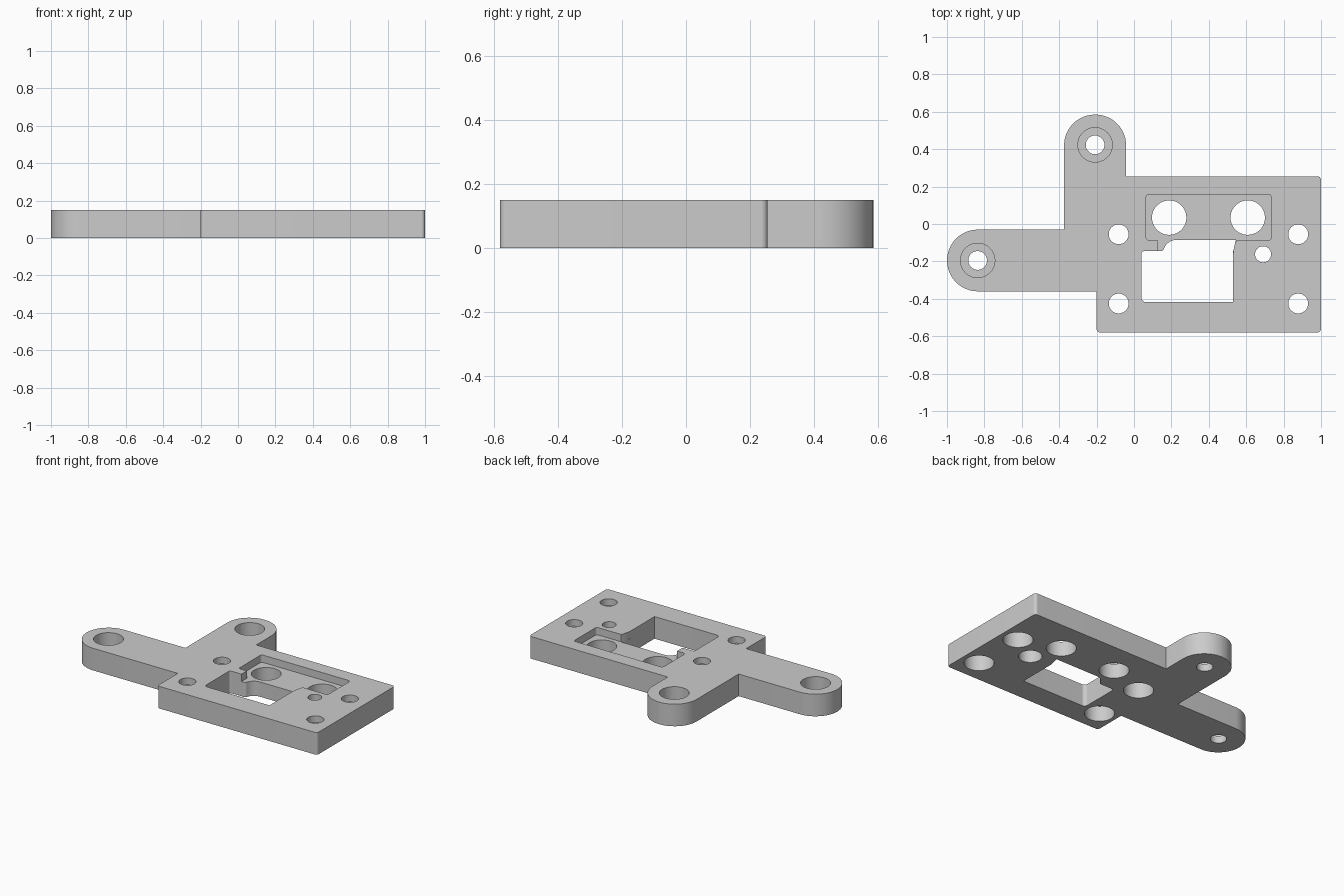
import bpy
import bmesh
from math import radians, pi, cos, sin
from mathutils import Vector

cube = bpy.data.objects.get("Cube")
if cube:
    bpy.data.objects.remove(cube, do_unlink=True)

THICK = 0.15

grey = bpy.data.materials.new("plain grey")
grey.use_nodes = True
grey.diffuse_color = (0.6, 0.6, 0.6, 1)
grey.node_tree.nodes["Principled BSDF"].inputs["Base Color"].default_value = (0.6, 0.6, 0.6, 1)


def fillet(corners, steps=12):
    """Turn (x, y, radius) corners into a rounded outline."""
    out = []
    for i, (x, y, r) in enumerate(corners):
        p = Vector((x, y))
        a = (Vector(corners[i - 1][:2]) - p).normalized()
        b = (Vector(corners[(i + 1) % len(corners)][:2]) - p).normalized()
        if r == 0:
            pts = [p]
        else:
            half = a.angle(b) / 2
            reach = r / math_tan(half)
            centre = p + (a + b).normalized() * (r / sin(half))
            start, end = p + a * reach - centre, p + b * reach - centre
            sweep = start.angle(end)
            pts = [centre + (start * sin(sweep * (1 - k / steps)) + end * sin(sweep * k / steps)) / sin(sweep)
                   for k in range(steps + 1)]
        for q in pts:
            if not out or (q - out[-1]).length > 1e-4:
                out.append(q)
    return out


def math_tan(angle):
    return sin(angle) / cos(angle)


def circle(x, y, r, n=48):
    return [Vector((x + r * cos(2 * pi * k / n), y + r * sin(2 * pi * k / n))) for k in range(n)]


def prism(name, outline, z0, z1):
    bm = bmesh.new()
    face = bm.faces.new([bm.verts.new((p.x, p.y, z0)) for p in outline])
    grown = bmesh.ops.extrude_face_region(bm, geom=[face])
    top = [v for v in grown["geom"] if isinstance(v, bmesh.types.BMVert)]
    bmesh.ops.translate(bm, verts=top, vec=(0, 0, z1 - z0))
    bmesh.ops.recalc_face_normals(bm, faces=bm.faces)
    mesh = bpy.data.meshes.new(name)
    bm.to_mesh(mesh)
    bm.free()
    mesh.materials.append(grey)
    obj = bpy.data.objects.new(name, mesh)
    bpy.context.collection.objects.link(obj)
    return obj


# Plate with two round-ended arms
R = 0.165
plate = prism("mounting_plate", fillet([
    (-0.2, -0.58, 0.02), (1, -0.58, 0.02), (1, 0.255, 0.02), (-0.042, 0.255, 0),
    (-0.042, 0.585, R), (-0.374, 0.585, R), (-0.374, -0.03, 0),
    (-1, -0.03, R), (-1, -0.36, R), (-0.2, -0.36, 0)]), 0, THICK)


def cut(outline, z0=-0.1, z1=0.3):
    cutter = prism("cutter", outline, z0, z1)
    cutter.hide_render = True
    mod = plate.modifiers.new("cut", "BOOLEAN")
    mod.operation = "DIFFERENCE"
    mod.solver = "EXACT"
    mod.object = cutter
    bpy.context.view_layer.objects.active = plate
    bpy.ops.object.modifier_apply(modifier=mod.name)
    bpy.data.objects.remove(cutter, do_unlink=True)


# Shallow pocket with a notch leading to the window
cut(fillet([
    (0.065, 0.158, 0.015), (0.065, -0.087, 0.015), (0.128, -0.087, 0), (0.128, -0.16, 0),
    (0.53, -0.16, 0), (0.535, -0.115, 0), (0.548, -0.087, 0),
    (0.733, -0.087, 0.015), (0.733, 0.158, 0.015)]), 0.1, 0.3)

# Window through the plate
cut(fillet([
    (0.04, -0.418, 0.025), (0.529, -0.418, 0), (0.529, -0.15, 0), (0.545, -0.085, 0),
    (0.18, -0.085, 0.07), (0.155, -0.145, 0.02), (0.04, -0.145, 0.015)]))

# Large holes in the pocket floor
for x in (0.188, 0.608):
    cut(circle(x, 0.034, 0.092))

# Corner screw holes, counterbored from below
for x in (-0.082, 0.878):
    for y in (-0.055, -0.425):
        cut(circle(x, y, 0.053))
        cut(circle(x, y, 0.092), -0.1, 0.105)

# Small screw hole, counterbored from below
cut(circle(0.69, -0.162, 0.043))
cut(circle(0.69, -0.162, 0.072), -0.1, 0.105)

# Arm screw holes, counterbored from above
for x, y in ((-0.208, 0.423), (-0.836, -0.195)):
    cut(circle(x, y, 0.05))
    cut(circle(x, y, 0.092), 0.05, 0.3)

# Smooth rounded walls, sharp rims
bpy.ops.object.select_all(action="DESELECT")
plate.select_set(True)
bpy.context.view_layer.objects.active = plate
bpy.ops.object.shade_smooth_by_angle(angle=radians(30))
